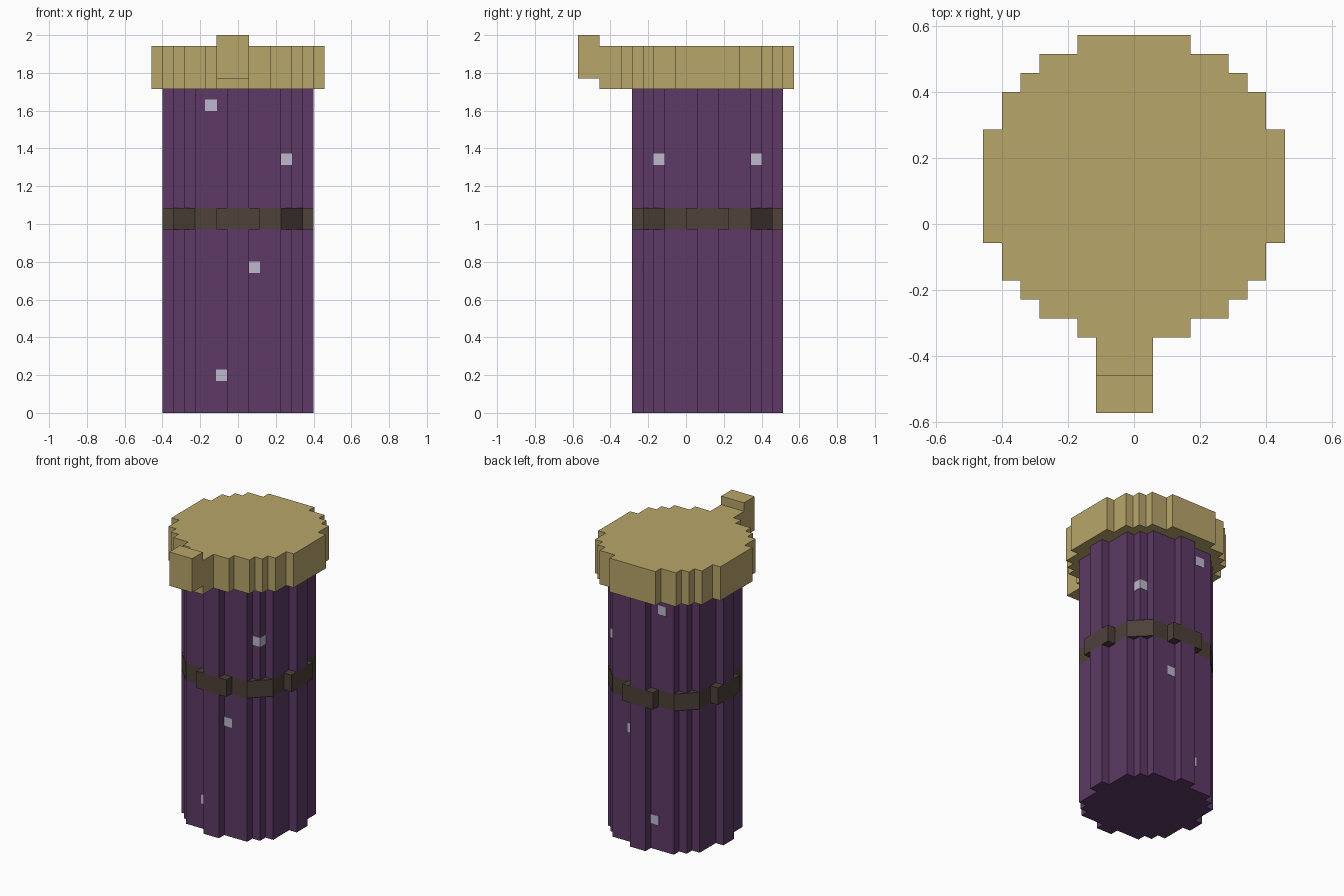
import bpy
import bmesh

if "Cube" in bpy.data.objects:
    bpy.data.objects.remove(bpy.data.objects["Cube"])

U = 2 / 35      # one block
CY = 2          # body axis, in blocks along y


def material(name, rgb):
    m = bpy.data.materials.new(name)
    lin = [((c / 255 + 0.055) / 1.055) ** 2.4 for c in rgb]
    m.diffuse_color = (*lin, 1)
    m.use_nodes = True
    m.node_tree.nodes["Principled BSDF"].inputs["Base Color"].default_value = m.diffuse_color
    return m


PURPLE = material("purple", (93, 58, 101))
GOLD = material("dull gold", (185, 166, 107))
BROWN = material("dark brown", (78, 65, 58))
PALE = material("pale lilac", (189, 184, 206))


def finish(name, bm, mat):
    bmesh.ops.recalc_face_normals(bm, faces=bm.faces)
    me = bpy.data.meshes.new(name)
    bm.to_mesh(me)
    bm.free()
    me.materials.append(mat)
    ob = bpy.data.objects.new(name, me)
    bpy.context.collection.objects.link(ob)
    return ob


def stairs(corners):
    """Quarter outline of a stepped disc from its outer corners."""
    pts = []
    for (x, y), (_, y2) in zip(corners, corners[1:]):
        pts += [(x, y), (x, y2)]
    return pts + [corners[-1]]


def prism(name, quarter, z0, z1, mat):
    """Repeat a quarter outline four times around the axis and extrude it."""
    outline, q = [], quarter
    for _ in range(4):
        outline += q
        q = [(y, -x) for x, y in q]
    bm = bmesh.new()
    face = bm.faces.new([bm.verts.new((x * U, (y + CY) * U, z0 * U)) for x, y in outline])
    ext = bmesh.ops.extrude_face_region(bm, geom=[face])
    top = [v for v in ext["geom"] if isinstance(v, bmesh.types.BMVert)]
    bmesh.ops.translate(bm, verts=top, vec=(0, 0, (z1 - z0) * U))
    return finish(name, bm, mat)


def box(name, lo, hi, mat, grow=0.0):
    bm = bmesh.new()
    bmesh.ops.create_cube(bm, size=1)
    for v in bm.verts:
        for i in range(3):
            v.co[i] = hi[i] * U + grow if v.co[i] > 0 else lo[i] * U - grow
    return finish(name, bm, mat)


# stepped round body, split by the band
body = stairs([(1, 7), (4, 6), (5, 5), (6, 4), (7, 1)])
prism("lower_body", body, 0, 17, PURPLE)
prism("upper_body", body, 19, 30, PURPLE)

# band with a raised block on each side
prism("band", [(2, 7), (2, 6), (4, 6), (6, 4), (6, 2), (7, 2)], 17, 19, BROWN)

# lid and its front tab
prism("lid", stairs([(3, 8), (5, 7), (6, 6), (7, 5), (8, 3)]), 30, 34, GOLD)
box("tab_base", (-2, -8, 30), (1, -6, 34), GOLD)
box("tab_tip", (-2, -10, 31), (1, -8, 35), GOLD)

# pale specks, mirrored front to back
for x, depth, z in [(-3, 6, 28), (4, 5, 23), (1, 6, 13), (-2, 6, 3)]:
    for side, y in (("front", CY - depth), ("back", CY + depth - 1)):
        box("speck_" + side, (x, y, z), (x + 1, y + 1, z + 1), PALE, 0.002)
